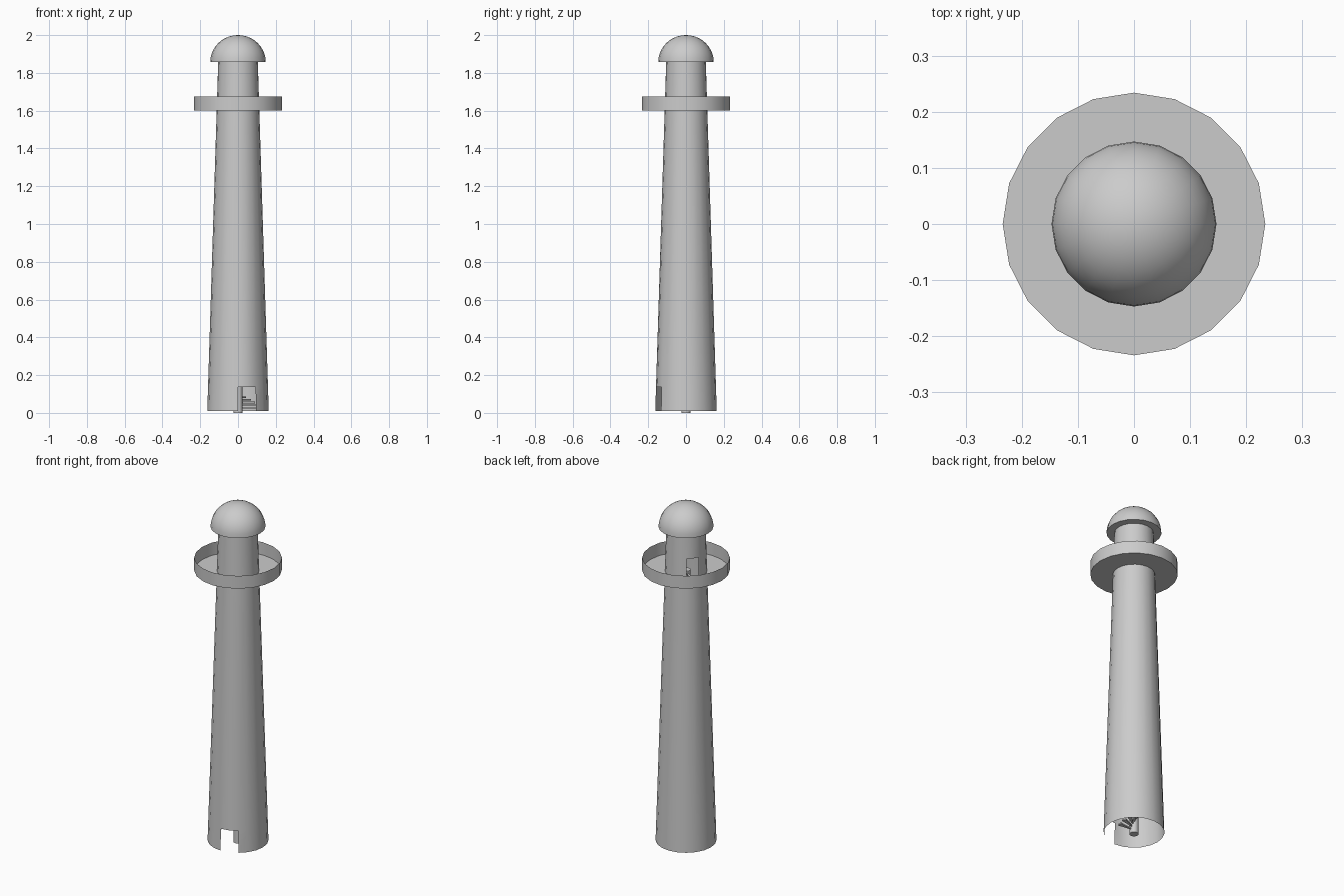
import bpy, bmesh
from math import sin, cos, pi, radians

if "Cube" in bpy.data.objects:
    bpy.data.objects.remove(bpy.data.objects["Cube"])

SIDES = 20


def finish(name, bm, smooth=True):
    bmesh.ops.recalc_face_normals(bm, faces=bm.faces)
    mesh = bpy.data.meshes.new(name)
    bm.to_mesh(mesh)
    bm.free()
    obj = bpy.data.objects.new(name, mesh)
    bpy.context.collection.objects.link(obj)
    if smooth:
        bpy.ops.object.select_all(action='DESELECT')
        obj.select_set(True)
        bpy.context.view_layer.objects.active = obj
        bpy.ops.object.shade_smooth_by_angle(angle=radians(30))
    return obj


def lathe(name, profile, sides=SIDES, skip=()):
    """Revolve (radius, z) points; skip holds (band, side) faces left open."""
    bm = bmesh.new()
    rings = []
    for r, z in profile:
        if r == 0:
            rings.append([bm.verts.new((0, 0, z))] * sides)
        else:
            rings.append([bm.verts.new((r * cos(2 * pi * i / sides), r * sin(2 * pi * i / sides), z))
                          for i in range(sides)])
    for b in range(len(rings) - 1):
        lo, hi = rings[b], rings[b + 1]
        for i in range(sides):
            if (b, i) in skip:
                continue
            j = (i + 1) % sides
            quad = (lo[i], lo[j], hi[j], hi[i])
            bm.faces.new(list(dict.fromkeys(quad)))
    return finish(name, bm)


# Tapered tower shell with a ground doorway and a gallery doorway
def wall(z):
    return (0.163 - 0.0313 * z, z)


lathe("tower_wall", [wall(z) for z in (0.01, 0.137, 1.6, 1.717, 1.86)],
      skip={(0, 15), (0, 16), (2, 7), (2, 8)})

# Gallery floor with thin upright parapet
lathe("gallery", [(0.113, 1.6), (0.234, 1.6), (0.234, 1.675)])

# Domed roof with flat underside
dome = [(0, 1.857), (0.147, 1.857)]
dome += [(0.147 * cos(a * pi / 20), 1.857 + 0.143 * sin(a * pi / 20)) for a in range(1, 10)]
lathe("dome_roof", dome + [(0, 2.0)])

# Central stair column
lathe("stair_column", [(0, 0), (0.024, 0), (0.024, 1.605), (0, 1.605)])

# Spiral stair treads, climbing to the gallery doorway
bm = bmesh.new()
COUNT = 108
for n in range(COUNT + 1):
    mid = radians(18 * n)
    z = 0.03 + n * (1.595 - 0.03) / COUNT
    half = radians(7)
    plan = [(r * cos(mid + s * half), r * sin(mid + s * half))
            for r, s in ((0.02, -1), (0.102, -1), (0.102, 1), (0.02, 1))]
    low = [bm.verts.new((x, y, z - 0.008)) for x, y in plan]
    top = [bm.verts.new((x, y, z)) for x, y in plan]
    bm.faces.new(low[::-1])
    bm.faces.new(top)
    for i in range(4):
        j = (i + 1) % 4
        bm.faces.new((low[i], low[j], top[j], top[i]))
finish("stair_treads", bm, smooth=False)
